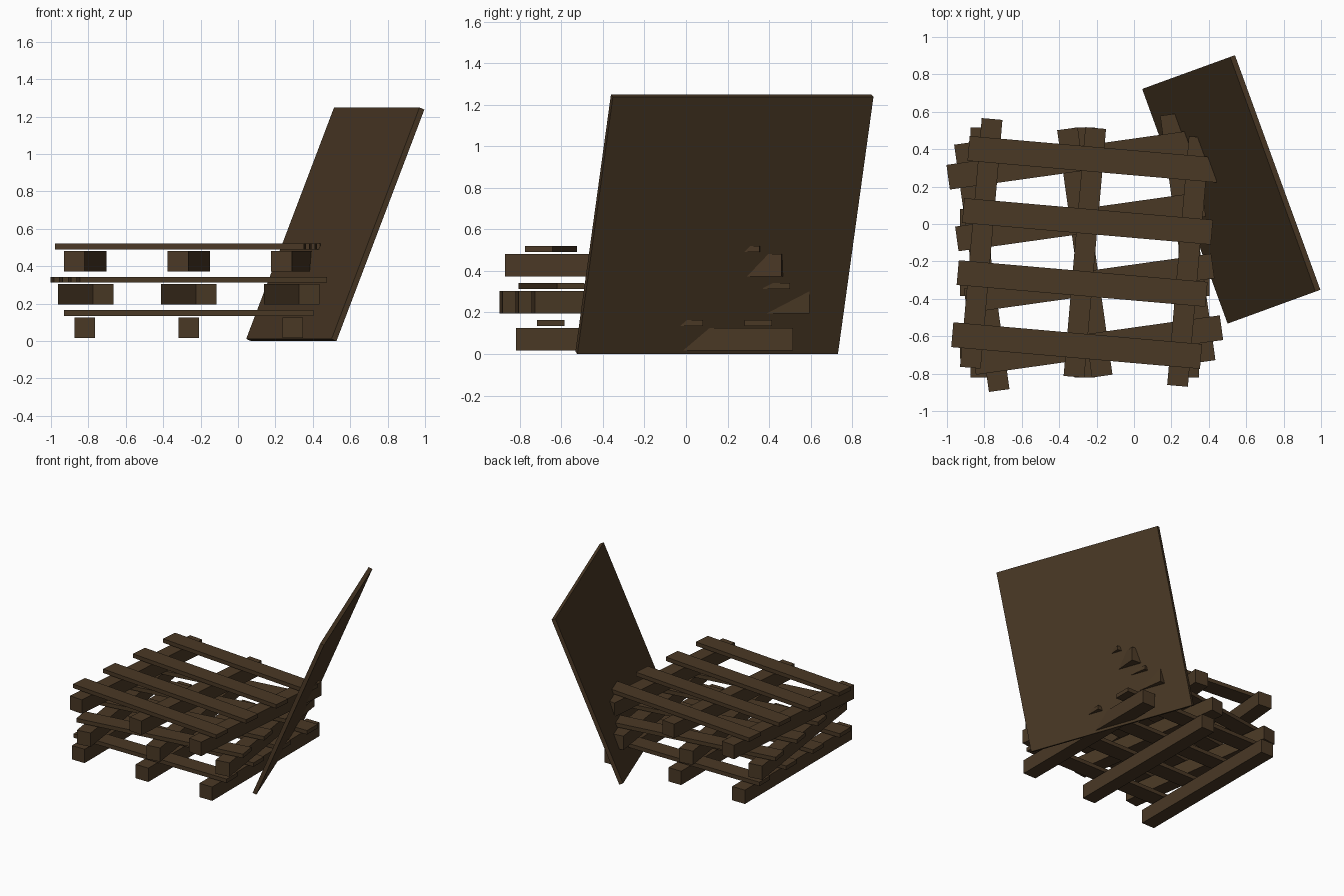
import bpy
from math import radians
from mathutils import Matrix, Vector

if "Cube" in bpy.data.objects:
    bpy.data.objects.remove(bpy.data.objects["Cube"])

wood = bpy.data.materials.new("dark brown wood")
wood.diffuse_color = (0.068, 0.040, 0.0185, 1)
wood.use_nodes = True
wood.node_tree.nodes["Principled BSDF"].inputs["Base Color"].default_value = wood.diffuse_color


def box(name, size, matrix):
    """Box of the given size, placed by a matrix."""
    bpy.ops.mesh.primitive_cube_add(size=1)
    ob = bpy.context.object
    ob.name = name
    ob.data.transform(matrix @ Matrix.Diagonal(Vector((*size, 1))))
    ob.data.materials.append(wood)
    return ob


# Three stacked pallets, each twisted a little
LENGTH, PERIOD = 1.335, 0.178
for i, (level, angle) in enumerate((("bottom", 0), ("middle", 8), ("top", -5))):
    place = (Matrix.Translation((-0.263, -0.152, i * PERIOD))
             @ Matrix.Rotation(radians(angle), 4, 'Z'))
    # beams running front to back
    for x in (-0.556, 0, 0.556):
        box(level + "_pallet_beam", (0.111, LENGTH, 0.109),
            place @ Matrix.Translation((x, 0, 0.0715)))
    # slats running across
    for k in range(4):
        box(level + "_pallet_slat", (LENGTH, 0.133, 0.031),
            place @ Matrix.Translation((0, -0.5 + k / 3, 0.1495)))

# Leaning board, tilted outwards and turned
box("leaning_board", (0.03, 1.335, 1.335),
    Matrix.Translation((0.52, 0.185, 0.6245))
    @ Matrix.Rotation(radians(20), 4, 'Z')
    @ Matrix.Rotation(radians(22), 4, 'Y'))
